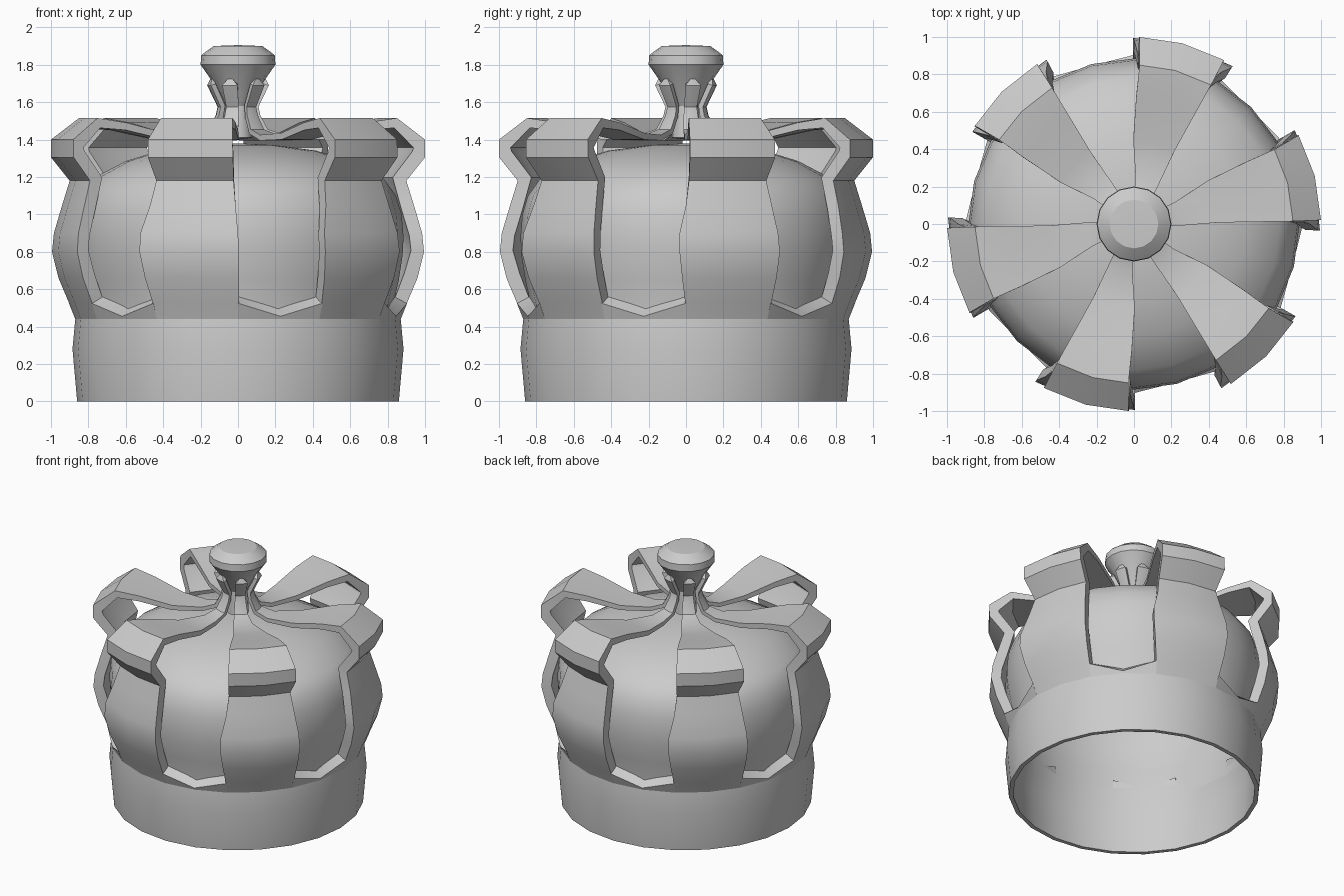
import bpy, bmesh
from math import radians, cos, sin
from mathutils import Vector

if "Cube" in bpy.data.objects:
    bpy.data.objects.remove(bpy.data.objects["Cube"])


def pt(r, a, z):
    return (r * cos(radians(a)), r * sin(radians(a)), z)


def finish(bm, name, angle=32):
    bmesh.ops.remove_doubles(bm, verts=bm.verts, dist=1e-5)
    bmesh.ops.recalc_face_normals(bm, faces=bm.faces)
    me = bpy.data.meshes.new(name)
    bm.to_mesh(me)
    bm.free()
    ob = bpy.data.objects.new(name, me)
    bpy.context.collection.objects.link(ob)
    bpy.ops.object.select_all(action='DESELECT')
    ob.select_set(True)
    bpy.context.view_layer.objects.active = ob
    bpy.ops.object.shade_smooth_by_angle(angle=radians(angle))
    return ob


def lathe(name, profile, seg, closed=False, angle=32):
    bm = bmesh.new()
    rings = []
    for r, z in profile:
        if r == 0:
            rings.append([bm.verts.new((0, 0, z))] * seg)
        else:
            rings.append([bm.verts.new(pt(r, i * 360 / seg, z)) for i in range(seg)])
    if closed:
        rings.append(rings[0])
    for a, b in zip(rings, rings[1:]):
        for i in range(seg):
            j = (i + 1) % seg
            bm.faces.new(list(dict.fromkeys((a[i], a[j], b[j], b[i]))))
    return finish(bm, name, angle)


def slab(bm, outer, inner):
    """Closed sheet between two equal grids of points."""
    o = [[bm.verts.new(p) for p in row] for row in outer]
    n = [[bm.verts.new(p) for p in row] for row in inner]
    R, C = len(o), len(o[0])
    for i in range(R - 1):
        for j in range(C - 1):
            for g in (o, n):
                bm.faces.new((g[i][j], g[i][j + 1], g[i + 1][j + 1], g[i + 1][j]))
        for j in (0, C - 1):
            bm.faces.new((o[i][j], o[i + 1][j], n[i + 1][j], n[i][j]))
    for i in (0, R - 1):
        for j in range(C - 1):
            bm.faces.new((o[i][j], o[i][j + 1], n[i][j + 1], n[i][j]))


# base band, a thin ring
lathe("base_band", [(.86, 0), (.885, .28), (.87, .44), (.825, .44), (.845, .28), (.83, 0)], 24, True)

# inner cap
lathe("inner_cap", [(.825, .44), (.83, .52), (.86, .65), (.88, .78), (.885, .88), (.875, 1.0),
                    (.845, 1.1), (.78, 1.19), (.6, 1.285), (.42, 1.34), (.2, 1.37), (0, 1.38)], 24)

# finial knob
lathe("knob", [(0, 1.40), (.075, 1.41), (.065, 1.58), (.13, 1.70), (.2, 1.8), (.197, 1.85),
               (.175, 1.868), (.13, 1.9), (0, 1.905)], 16, angle=28)

# strap profile: radius, height, start angle, end angle, thickness
strap = [(.87, .44, 0, 30, .03), (.905, .53, -.3, 30.3, .07), (.96, .66, -1.2, 30.3, .075),
         (.995, .80, -2, 30.3, .07), (.985, .90, -2, 30, .07), (.94, 1.05, 0, 29.2, .07),
         (.90, 1.18, 1, 28.5, .075), (1.0, 1.305, 1.2, 28.5, .075), (1.0, 1.40, 1.2, 28.3, .075),
         (.85, 1.515, 1, 28, .055), (.68, 1.49, 1, 29, .04), (.45, 1.435, 1, 30.5, .035),
         (.25, 1.425, -2, 28, .03), (.16, 1.455, -5, 30, .03), (.12, 1.53, -6, 32, .03),
         (.11, 1.575, -5, 32, .03), (.165, 1.69, -1, 29, .03), (.15, 1.725, 9, 19, .02)]


def inward(i):
    a, b = strap[max(i - 1, 0)], strap[min(i + 1, len(strap) - 1)]
    t = Vector((b[0] - a[0], b[1] - a[1])).normalized()
    return Vector((-t.y, t.x))


# six straps looping from the band over the cap to the knob
bm = bmesh.new()
for k in range(6):
    outer, inner = [], []
    for i, (r, z, a0, a1, th) in enumerate(strap):
        d = inward(i) * th
        angs = [k * 60 + a for a in (a0, 15, a1)]
        outer.append([pt(r, a, z) for a in angs])
        inner.append([pt(r + d.x, a, z + d.y) for a in angs])
    slab(bm, outer, inner)
finish(bm, "straps", 28)

# pointed sills closing the bottom of each window
bm = bmesh.new()
for k in range(6):
    angs = [k * 60 + a for a in (30, 45, 60)]
    tops = [.525, .455, .525]
    outer = [[pt(.87, a, .44) for a in angs],
             [pt(.87 + (z - .44) * .4, a, z) for a, z in zip(angs, tops)]]
    inner = [[pt(.828, a, .445) for a in angs],
             [pt(.83, a, z + .04) for a, z in zip(angs, tops)]]
    slab(bm, outer, inner)
finish(bm, "window_sills", 28)
